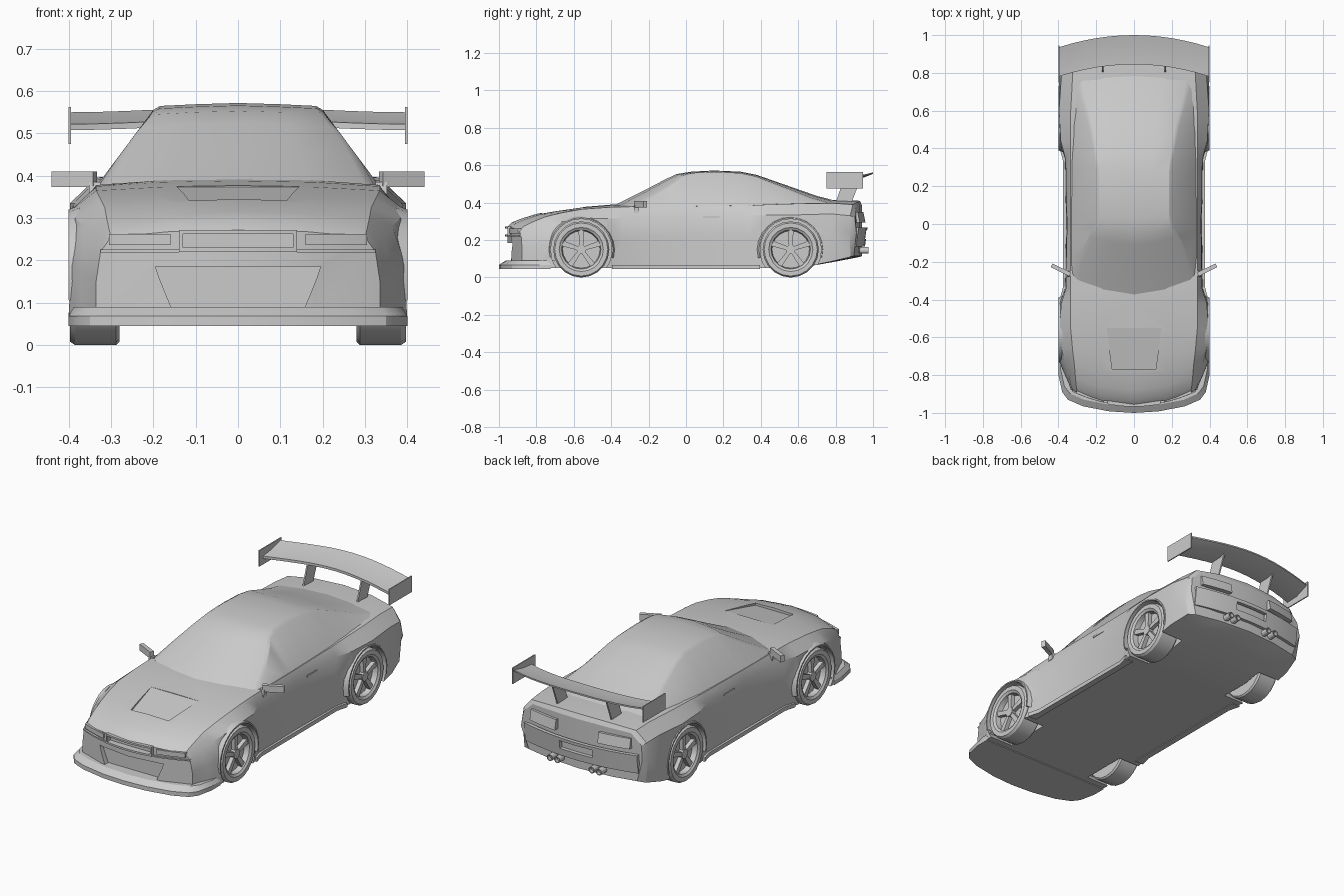
import bpy, bmesh, math
from mathutils import Matrix, Vector

if "Cube" in bpy.data.objects:
    bpy.data.objects.remove(bpy.data.objects["Cube"])


def make(name, verts, faces):
    bm = bmesh.new()
    vs = [bm.verts.new(v) for v in verts]
    for f in faces:
        bm.faces.new([vs[i] for i in f])
    bmesh.ops.recalc_face_normals(bm, faces=bm.faces)
    me = bpy.data.meshes.new(name)
    bm.to_mesh(me)
    bm.free()
    ob = bpy.data.objects.new(name, me)
    bpy.context.collection.objects.link(ob)
    return ob


def loft(name, rings, caps=None):
    n, m = len(rings[0]), len(rings)
    faces = [(r * n + i, r * n + (i + 1) % n, (r + 1) * n + (i + 1) % n, (r + 1) * n + i)
             for r in range(m - 1) for i in range(n)]
    for base in (0, (m - 1) * n):
        faces += [[base + i for i in c] for c in (caps or [range(n)])]
    return make(name, [p for r in rings for p in r], faces)


def prism(name, poly, lo, hi, axis):
    put = {'x': lambda a, b, c: (c, a, b), 'y': lambda a, b, c: (a, c, b),
           'z': lambda a, b, c: (a, b, c)}[axis]
    return loft(name, [[put(a, b, c) for a, b in poly] for c in (lo, hi)])


def box(name, x0, x1, y0, y1, z0, z1):
    return prism(name, [(x0, y0), (x1, y0), (x1, y1), (x0, y1)], z0, z1, 'z')


def strip(name, x0, x1, z0, z1, surface, inward, n=6):
    rings = []
    for i in range(n + 1):
        x = x0 + (x1 - x0) * i / n
        a, b = surface(x, z0), surface(x, z1)
        rings.append([(x, a, z0), (x, b, z1), (x, b + inward, z1), (x, a + inward, z0)])
    return loft(name, rings)


def cut(ob, cutter):
    cutter.hide_render = True
    mod = ob.modifiers.new("cut", 'BOOLEAN')
    mod.operation, mod.object, mod.solver = 'DIFFERENCE', cutter, 'EXACT'
    bpy.context.view_layer.objects.active = ob
    bpy.ops.object.modifier_apply(modifier=mod.name)
    bpy.data.objects.remove(cutter)


def circle(cy, cz, r, n):
    return [(cy + r * math.cos(2 * math.pi * i / n), cz + r * math.sin(2 * math.pi * i / n))
            for i in range(n)]


# Body shell: y, floor z, then widths at floor / middle / shoulder, shoulder z, deck edge x, z, deck centre z
stations = [
    (-.955, .05, .335, .335, .325, .22, .30, .255, .272),
    (-.93, .05, .345, .345, .335, .235, .305, .275, .295),
    (-.88, .05, .37, .37, .345, .25, .31, .298, .315),
    (-.80, .05, .40, .395, .365, .28, .315, .325, .34),
    (-.70, .05, .40, .40, .385, .30, .325, .345, .357),
    (-.56, .05, .40, .40, .395, .318, .335, .365, .376),
    (-.42, .05, .39, .395, .385, .315, .335, .375, .388),
    (-.34, .05, .365, .362, .36, .32, .335, .378, .393),
    (0, .05, .36, .358, .355, .33, .335, .38, .385),
    (.34, .05, .365, .362, .362, .335, .335, .385, .39),
    (.44, .05, .39, .395, .388, .335, .335, .39, .395),
    (.60, .05, .40, .40, .397, .335, .335, .395, .41),
    (.80, .085, .395, .397, .385, .34, .325, .397, .415),
    (.93, .11, .37, .385, .375, .33, .32, .39, .41),
    (.968, .115, .33, .37, .36, .32, .30, .375, .385)]


def nose(x, z, out=0):
    return -.955 + .7 * x * x - out


def tail(x, z, out=0):
    return .968 - .4 * x * x - .2 * abs(z - .25) + out


rings = []
for y, zb, wb, wm, ws, zs, wt, zt, zc in stations:
    half = [(0, zc), (.55 * wt, zc * .75 + zt * .25), (wt, zt), (ws, zs),
            (wm, zb + .6 * (zs - zb)), (wb, zb), (.55 * wb, zb), (0, zb)]
    full = half + [(-x, z) for x, z in half[-2:0:-1]]
    front = .7 * min(1, max(0, (-.55 - y) / .35))
    rear = .4 * min(1, max(0, (y - .7) / .25))
    ring = [(x, y + (front - rear) * x * x, z) for x, z in full]
    if y > .95:
        ring = [(x, tail(x, z), z) for x, _, z in ring]
    rings.append(ring)
caps = [(0, 1, 6, 7), (1, 2, 3, 4, 5, 6), (0, 7, 8, 13), (8, 9, 10, 11, 12, 13)]
body = loft("body_shell", rings, caps)

# Wheel arches, front intake, grille opening, hood vent, plate recess
for cy in (-.56, .56):
    for lo, hi in ((.262, .5), (-.5, -.262)):
        cut(body, prism("arch_cutter", circle(cy, .15, .165, 28), lo, hi, 'x'))
cut(body, prism("intake_cutter", [(-.155, .082), (.155, .082), (.185, .155), (.195, .185),
                                  (-.195, .185), (-.185, .155)], -1.1, -.905, 'y'))
cut(body, prism("grille_cutter", [(-.13, .228), (.13, .228), (.13, .262), (-.13, .262)],
                -1.1, -.925, 'y'))
vent = prism("vent_cutter", [(-.77, .33), (-.77, .45), (-.55, .45), (-.55, .374)], -1, 1, 'x')
for v in vent.data.vertices:
    v.co.x *= .115 if v.co.y < -.7 else .145
cut(body, vent)
cut(body, box("plate_cutter", -.1, .1, .945, 1.1, .205, .25))

# Cabin: y, centre z, roof edge x, edge z, plan curvature
cabin = [(-.375, .39, .325, .378, .9), (-.24, .457, .287, .445, .9), (-.11, .525, .237, .512, .85),
         (-.05, .553, .212, .542, .7), (.03, .566, .203, .556, .2), (.15, .572, .2, .562, 0),
         (.29, .566, .203, .555, 0), (.38, .548, .212, .537, -.1), (.54, .492, .24, .48, -.3),
         (.70, .436, .28, .424, -.5), (.82, .405, .305, .392, -.5)]
rings = []
for y, zc, wt, zt, k in cabin:
    half = [(0, zc), (.5 * wt, zc - .003), (.92 * wt, zt + .003), (wt, zt - .006),
            (max(.335, wt), min(.375, zt - .01)), (.32, .34), (0, .34)]
    full = half + [(-x, z) for x, z in half[-2:0:-1]]
    rings.append([(x, y + k * min(abs(x), wt) ** 2, z) for x, z in full])
loft("cabin", rings)

# Front splitter
edge = [(.13, -.992), (.27, -.965), (.35, -.93), (.38, -.89), (.40, -.80), (.40, -.725)]
outline = [(0, -1)] + edge + [(-x, y) for x, y in edge[::-1]]
prism("front_splitter", outline, .045, .068, 'z')
loft("splitter_ramp", [[(x, y, .068) for x, y in outline],
                       [(x * .97, y * .965, .09) for x, y in outline]])

# Grille frame and intake frame
for z0, z1 in ((.22, .23), (.262, .272)):
    strip("grille_bar", -.14, .14, z0, z1, lambda x, z: nose(x, z, .012), .03)
for s in (-1, 1):
    strip("grille_side", s * .13, s * .14, .22, .272, lambda x, z: nose(x, z, .012), .03, 1)
    # Headlights and bumper seam
    strip("headlight", s * .16, s * .305, .236, .262, lambda x, z: nose(x, z, .007), .03)
    strip("bumper_lip", s * .14, s * .325, .219, .226, lambda x, z: nose(x, z, .008), .03)
    # Tail lights and exhausts
    strip("tail_light", s * .13, s * .305, .295, .35, lambda x, z: tail(x, z, .007), -.03)
    for x in (.105, .15):
        tip = prism("exhaust_tip", circle(s * x, .145, .018, 12), .90, .975, 'y')
        cut(tip, prism("bore_cutter", circle(s * x, .145, .013, 12), .955, 1.1, 'y'))
    # Side skirts
    y_pts = [(.34, -.395), (.392, -.395), (.375, -.33), (.375, .33), (.392, .395), (.34, .395)]
    prism("side_skirt", [(s * x, y) for x, y in y_pts], .046, .068, 'z')
    # Mirrors
    m = box("mirror", -.055, .055, -.011, .011, -.018, .018)
    m.matrix_world = Matrix.Translation((s * .387, -.243, .392)) @ Matrix.Rotation(s * .46, 4, 'Z')
    prism("mirror_stalk", [(-.28, .345), (-.25, .345), (-.25, .385), (-.275, .385)],
          s * .325, s * .352, 'x')
    # Door handle
    box("door_handle", s * .345, s * .361, .09, .18, .318, .328)
    # Wing stays and end plates
    prism("wing_stay", [(.80, .40), (.885, .40), (.935, .53), (.845, .53)],
          s * .161, s * .169, 'x')
    prism("wing_end_plate", [(.75, .475), (.945, .475), (.945, .563), (.75, .563)],
          s * .395, s * .401, 'x')
strip("rear_bumper", -.345, .345, .165, .268, lambda x, z: tail(x, z, .006), -.02, 10).data.update()
rear = bpy.data.objects["rear_bumper"]
cut(rear, box("plate_cutter", -.1, .1, .9, 1.1, .205, .25))

# Rear wing blade
rings = []
for i in range(-6, 7):
    x = i / 6 * .398
    sweep, lift = -.065 * (x / .4) ** 2, .006 * math.cos(x / .4 * math.pi)
    rings.append([(x, y + sweep, z + lift) for y, z in
                  ((.845, .514), (.845, .528), (.92, .536), (1.0, .556), (1.0, .548), (.92, .517))])
loft("rear_wing", rings)

# Wheels and arch lips
profile = [(.28, .105), (.28, .142), (.288, .15), (.385, .15), (.397, .142), (.397, .118),
           (.393, .113), (.389, .105), (.36, .1)]
SEG = 20
for cy in (-.56, .56):
    for s in (-1, 1):
        loft("wheel", [[(s * x, a, b) for a, b in circle(cy, .15, r, SEG)] for x, r in profile])
        prism("wheel_hub", circle(cy, .15, .026, 10), s * .35, s * .386, 'x')
        for k in range(5):
            ang = math.pi / 2 + k * 2 * math.pi / 5
            d, t = Vector((math.cos(ang), math.sin(ang))), Vector((-math.sin(ang), math.cos(ang)))
            c = Vector((cy, .15))
            prism("wheel_spoke", [c + d * .015 - t * .01, c + d * .107 - t * .015,
                                  c + d * .107 + t * .015, c + d * .015 + t * .01],
                  s * .352, s * .382, 'x')
        lip = []
        for k in range(15):
            a = math.radians(-15 + 210 * k / 14)
            lip.append([(s * x, cy + r * math.cos(a), .15 + r * math.sin(a))
                        for x, r in ((.375, .163), (.401, .163), (.401, .17), (.375, .18))])
        loft("arch_lip", lip)

# Smooth shading with sharp creases
bpy.ops.object.select_all(action='SELECT')
bpy.context.view_layer.objects.active = body
bpy.ops.object.shade_smooth_by_angle(angle=math.radians(25))
